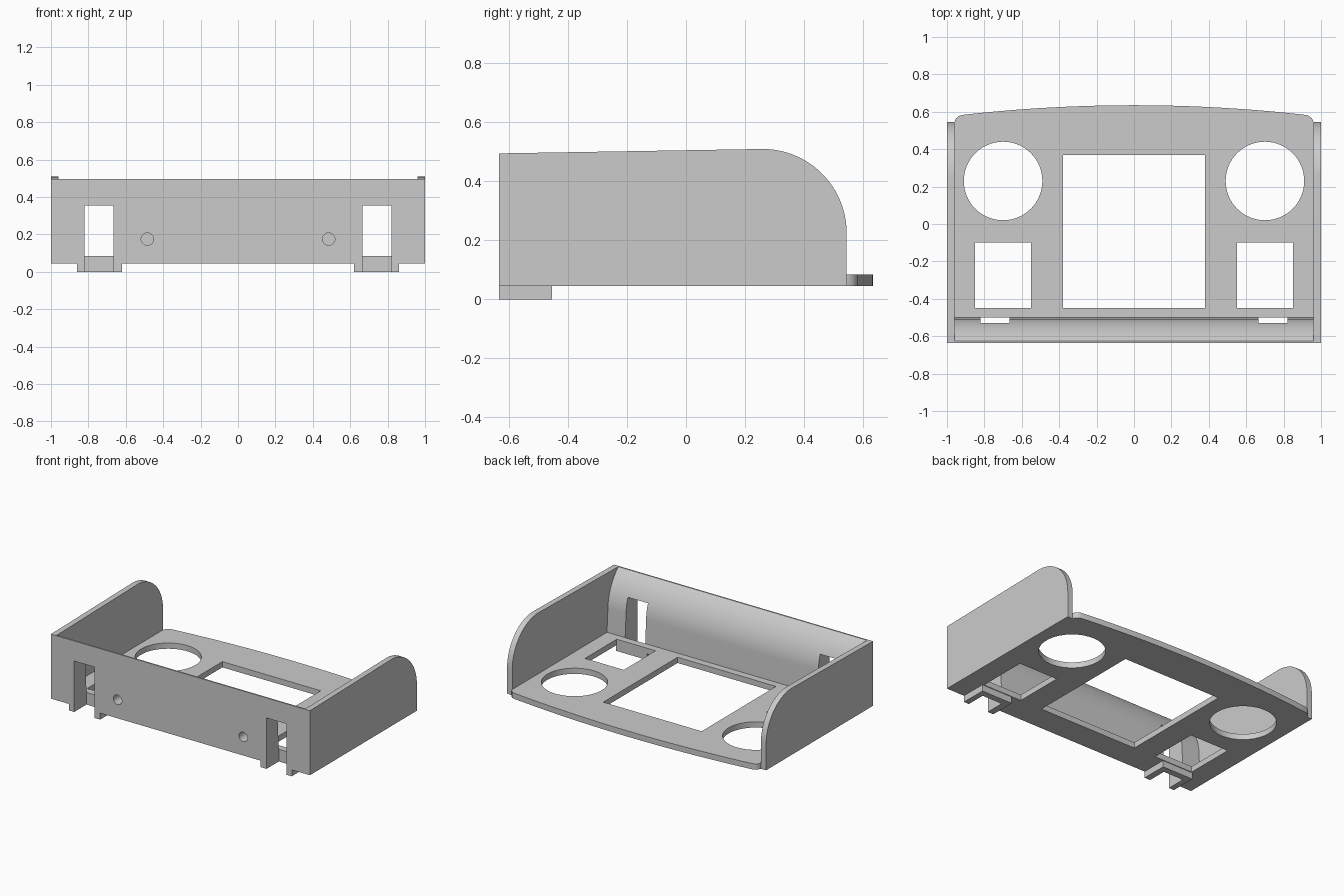
import bpy, bmesh
from math import sin, cos, pi, sqrt
from mathutils import Vector

cube = bpy.data.objects.get("Cube")
if cube:
    bpy.data.objects.remove(cube, do_unlink=True)

grey = bpy.data.materials.new("plain grey")
grey.use_nodes = True
COLOUR = (0.6, 0.6, 0.6, 1)
grey.diffuse_color = COLOUR
grey.node_tree.nodes["Principled BSDF"].inputs["Base Color"].default_value = COLOUR

FLOOR, TOP, FRONT = 0.045, 0.495, -0.635
INNER = 0.96


def prism(name, outline, axis, start, end):
    """Extrude an outline along x, y or z; outline holds the other two axes in order."""
    def place(p, depth):
        c = list(p)
        c.insert("xyz".index(axis), depth)
        return Vector(c)
    bm = bmesh.new()
    face = bm.faces.new([bm.verts.new(place(p, start)) for p in outline])
    made = bmesh.ops.extrude_face_region(bm, geom=[face])["geom"]
    shift = place((0, 0), end - start)
    bmesh.ops.translate(bm, vec=shift,
                        verts=[g for g in made if isinstance(g, bmesh.types.BMVert)])
    bmesh.ops.recalc_face_normals(bm, faces=bm.faces)
    mesh = bpy.data.meshes.new(name)
    bm.to_mesh(mesh)
    bm.free()
    mesh.materials.append(grey)
    obj = bpy.data.objects.new(name, mesh)
    bpy.context.collection.objects.link(obj)
    return obj


def rect(a0, a1, b0, b1):
    return [(a0, b0), (a1, b0), (a1, b1), (a0, b1)]


def arc(ca, cb, r, t0, t1, n):
    return [(ca + r * cos(t0 + (t1 - t0) * i / n),
             cb + r * sin(t0 + (t1 - t0) * i / n)) for i in range(n + 1)]


def circle(ca, cb, r, n):
    return arc(ca, cb, r, 0, 2 * pi, n)[:-1]


def activate(obj):
    bpy.ops.object.select_all(action="DESELECT")
    obj.select_set(True)
    bpy.context.view_layer.objects.active = obj


def cut(obj, cutters):
    for cutter in cutters:
        mod = obj.modifiers.new("cut", "BOOLEAN")
        mod.solver = "EXACT"
        mod.object = cutter
        activate(obj)
        bpy.ops.object.modifier_apply(modifier=mod.name)
        bpy.data.objects.remove(cutter, do_unlink=True)


def smooth(obj):
    activate(obj)
    bpy.ops.object.shade_smooth_by_angle(angle=0.5)


# Floor plate with a bowed back edge and rounded back corners
half = [(0.92 * i / 16, 0.635 - 0.0614 * (0.92 * i / 16) ** 2) for i in range(17)]
half += [(0.938, 0.577), (0.952, 0.564), (INNER, 0.545), (INNER, -0.5)]
floor = prism("floor_plate", half + [(-x, y) for x, y in reversed(half) if x > 0],
              "z", FLOOR, 0.085)
openings = [prism("centre_cutter", rect(-0.38, 0.38, -0.45, 0.37), "z", 0, 0.2)]
for s in (-1, 1):
    openings.append(prism("square_cutter", rect(s * 0.55, s * 0.85, -0.45, -0.1), "z", 0, 0.2))
    openings.append(prism("round_cutter", circle(s * 0.7, 0.23, 0.21, 64), "z", 0, 0.2))
cut(floor, openings)
smooth(floor)

# Front wall, thinning toward the top along a curved inner face
R, Z0, Y0 = 0.35, 0.235, -0.509
inner_face = []
for i in range(17):
    h = (TOP - Z0) * i / 16
    inner_face.append((Y0 - R + sqrt(R * R - h * h), Z0 + h))
wall = prism("front_wall", [(FRONT, FLOOR), (-0.5, FLOOR), (-0.5, 0.085)]
             + inner_face + [(FRONT, TOP)], "x", -INNER, INNER)
slots = []
for s in (-1, 1):
    slots.append(prism("slot_cutter", rect(s * 0.665, s * 0.82, 0, 0.355), "y", -0.7, -0.48))
    slots.append(prism("screw_cutter", circle(s * 0.485, 0.175, 0.033, 32), "y", -0.7, -0.555))
cut(wall, slots)
smooth(wall)

# Side panels and slotted feet
panel = [(FRONT, FLOOR), (0.545, FLOOR)] + arc(0.26, 0.225, 0.285, 0, pi / 2, 24) + [(FRONT, TOP)]
for s, side in ((-1, "right"), (1, "left")):
    smooth(prism(side + "_side_panel", panel, "x", s * INNER, s))
    foot = [(0.62, FRONT), (0.665, FRONT), (0.665, -0.5), (0.82, -0.5),
            (0.82, FRONT), (0.86, FRONT), (0.86, -0.455), (0.62, -0.455)]
    prism(side + "_foot", [(s * x, y) for x, y in foot], "z", 0, FLOOR)
